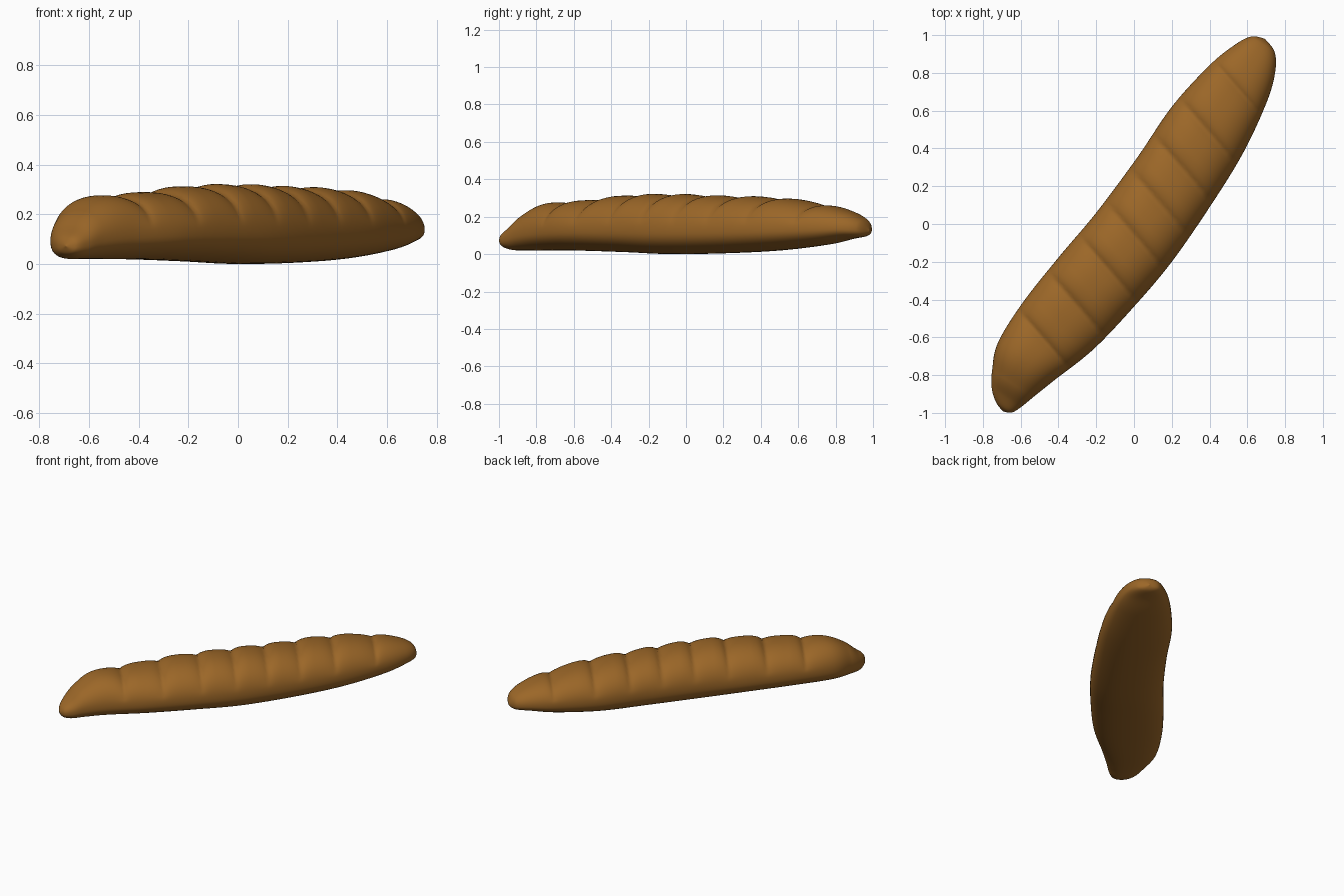
import bpy, bmesh, math
from mathutils import Vector

cube = bpy.data.objects.get("Cube")
if cube:
    bpy.data.objects.remove(cube)

# Loaf stations: along, left edge, right edge, bottom, widest height, crest
STATIONS = [
    (-1.21, -.035, -.03, .07, .072, .075),
    (-1.19, -.09, .01, .04, .075, .11),
    (-1.14, -.15, .035, .022, .085, .15),
    (-1.06, -.2, .06, .02, .105, .215),
    (-.92, -.255, .105, .02, .12, .275),
    (-.67, -.262, .187, .018, .13, .29),
    (-.36, -.235, .242, .01, .13, .318),
    (-.06, -.2, .277, 0, .13, .325),
    (.3, -.18, .285, .005, .13, .315),
    (.63, -.175, .275, .02, .135, .305),
    (.92, -.13, .232, .05, .14, .27),
    (1.08, -.08, .182, .08, .14, .23),
    (1.17, -.03, .12, .095, .135, .185),
    (1.2, .035, .04, .12, .125, .13),
]
SLASHES = [-.79, -.53, -.27, -.04, .18, .4, .64, .92]
SLANT = -.28
STEPS, SIDES = 22, 64
ALONG = Vector((.551, .834, 0))
ACROSS = Vector((.834, -.551, 0))


def spline(rows, u):
    """Smooth interpolation through the stations."""
    i = min(int(u), len(rows) - 2)
    f = u - i
    a, b, c, d = (rows[max(0, min(len(rows) - 1, i + k))] for k in (-1, 0, 1, 2))
    return [q + f / 2 * (r - p + f * (2 * p - 5 * q + 4 * r - t + f * (3 * (q - r) + t - p)))
            for p, q, r, t in zip(a, b, c, d)]


def power(v, e):
    return math.copysign(abs(v) ** e, v)


def slash_depth(s, t):
    """Sharp valley at each slash, with a steep far side and a gentle near side."""
    depth = 0
    for cut in SLASHES:
        d = s - t * SLANT - cut
        depth = max(depth, math.exp(-abs(d) / (.03 if d > 0 else .055)))
    return depth


def section(bm, u):
    s, left, right, low, mid, top = spline(STATIONS, u)
    ring = []
    for k in range(SIDES):
        a = math.tau * k / SIDES
        c, h = math.cos(a), math.sin(a)
        t = (left + right) / 2 + (right - left) / 2 * power(c, .85)
        if h > 0:
            fade = min(1, (top - low) / .25) ** 2
            z = mid + (top - mid) * h ** .95
            z -= .03 * slash_depth(s, t) * fade * h ** .6 * min(1, 3 * h)
        else:
            z = mid - (mid - low) * abs(h) ** .8
        ring.append(bm.verts.new(ALONG * s + ACROSS * t + Vector((0, 0, z))))
    return ring


# Lofted crust
bm = bmesh.new()
count = (len(STATIONS) - 1) * STEPS
rings = [section(bm, i / STEPS) for i in range(count + 1)]
for r1, r2 in zip(rings, rings[1:]):
    for k in range(SIDES):
        n = (k + 1) % SIDES
        bm.faces.new((r1[k], r1[n], r2[n], r2[k]))
bm.faces.new(rings[0])
bm.faces.new(rings[-1])
bmesh.ops.recalc_face_normals(bm, faces=bm.faces)
mesh = bpy.data.meshes.new("bread_loaf")
bm.to_mesh(mesh)
bm.free()

loaf = bpy.data.objects.new("bread_loaf", mesh)
bpy.context.collection.objects.link(loaf)

# Baked crust colour
crust = bpy.data.materials.new("baked_crust_brown")
crust.use_nodes = True
colour = (.33, .135, .021, 1)
crust.diffuse_color = colour
crust.node_tree.nodes["Principled BSDF"].inputs["Base Color"].default_value = colour
mesh.materials.append(crust)

# Soft crust shading
for face in mesh.polygons:
    face.use_smooth = True
